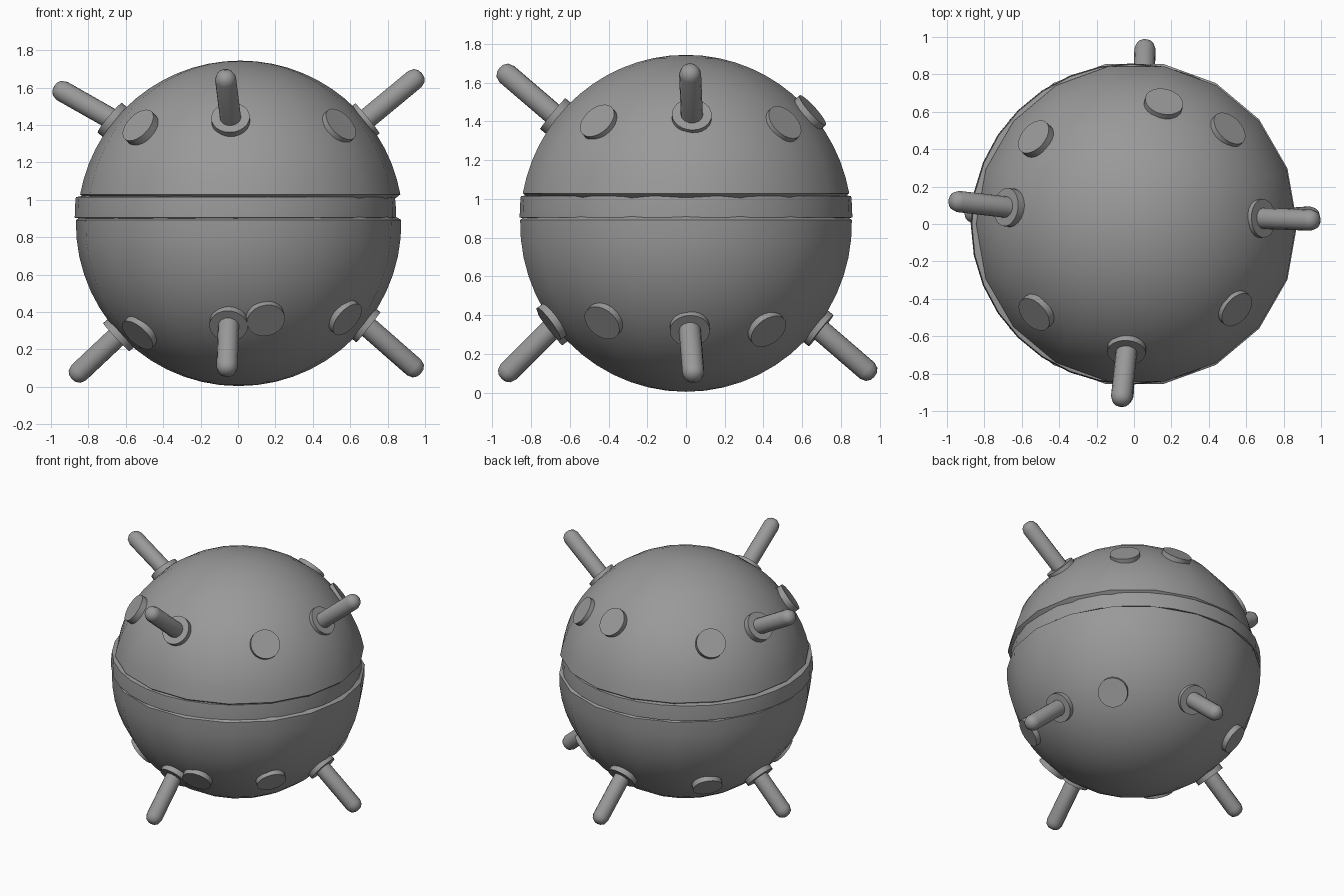
import bpy
import bmesh
import math
from mathutils import Vector

cube = bpy.data.objects.get("Cube")
if cube:
    bpy.data.objects.remove(cube, do_unlink=True)

R = 0.87                              # hull radius
CENTRE = Vector((0, 0, 0.874))

grey = bpy.data.materials.new("dull_grey_metal")
grey.use_nodes = True
COLOUR = (0.32, 0.32, 0.32, 1)
grey.diffuse_color = COLOUR
grey.node_tree.nodes["Principled BSDF"].inputs["Base Color"].default_value = COLOUR


def lathe(name, profile, segments, origin, axis=Vector((0, 0, 1))):
    """Spin a list of (radius, height) points, then aim the result along an axis."""
    bm = bmesh.new()
    verts = [bm.verts.new((r, 0, h)) for r, h in profile]
    edges = [bm.edges.new(pair) for pair in zip(verts, verts[1:])]
    bmesh.ops.spin(bm, geom=verts + edges, cent=(0, 0, 0), axis=(0, 0, 1),
                   angle=math.tau, steps=segments)
    bmesh.ops.remove_doubles(bm, verts=bm.verts, dist=0.0005)
    bmesh.ops.recalc_face_normals(bm, faces=bm.faces)
    mesh = bpy.data.meshes.new(name)
    bm.to_mesh(mesh)
    bm.free()
    mesh.materials.append(grey)
    obj = bpy.data.objects.new(name, mesh)
    bpy.context.collection.objects.link(obj)
    obj.location = CENTRE + Vector(origin)
    if axis.z < 1:
        obj.rotation_euler = axis.to_track_quat('Z', 'Y').to_euler()
    bpy.ops.object.select_all(action='DESELECT')
    obj.select_set(True)
    bpy.context.view_layer.objects.active = obj
    bpy.ops.object.shade_smooth_by_angle(angle=math.radians(35))
    return obj


def cap_profile(lip, inner, sign, rings=14):
    """Arc from the pole to the groove lip, then the sloping groove wall."""
    end = math.acos(lip / R)
    arc = [(R * math.sin(end * i / rings), R * math.cos(end * i / rings))
           for i in range(rings + 1)]
    return [(r, sign * h) for r, h in arc + [(0.80, inner)]]


# Hull: two caps divided by a groove, with a slightly offset band inside
lathe("upper_hull", cap_profile(0.155, 0.11, 1), 18, (0.012, 0, 0))
lathe("lower_hull", cap_profile(-0.018, -0.06, -1), 18, (0.003, 0, 0))
lathe("groove_band", [(0.80, 0.15), (0.853, 0.14), (0.858, 0.087),
                      (0.859, 0.03), (0.80, 0.02)], 32, (-0.014, 0, 0))


# Round plates lie flat on the hull; only their outer part shows
def plate(name, position):
    axis = Vector(position).normalized()
    lathe(name, [(0, -0.08), (0.103, -0.08), (0.103, 0), (0, 0)], 24,
          axis * 0.892, axis)


upper_plates = [(-0.53, 0.46, 0.53), (0.16, 0.65, 0.58), (0.51, 0.51, 0.52),
                (0.54, -0.45, 0.52), (-0.53, -0.48, 0.52)]
lower_plates = [(-0.5, 0.46, -0.55), (0.54, 0.42, -0.55), (0.58, -0.43, -0.51),
                (0.15, -0.71, -0.52), (-0.53, -0.38, -0.59)]
for level, places in (("upper", upper_plates), ("lower", lower_plates)):
    for i, place in enumerate(places, 1):
        plate(f"{level}_plate_{i}", place)

# Spikes: a collar on the hull and a round-tipped rod, from base to tip
spikes = {
    "upper_left": ((0.69, 0.03, 0.56), (0.98, 0.02, 0.80)),
    "upper_right": ((-0.68, 0.09, 0.56), (-0.98, 0.125, 0.73)),
    "upper_front": ((-0.04, -0.68, 0.56), (-0.07, -0.96, 0.80)),
    "lower_left": ((0.69, 0.02, -0.55), (0.975, 0.04, -0.80)),
    "lower_right": ((-0.63, 0.04, -0.59), (-0.885, 0.06, -0.83)),
    "lower_front": ((-0.05, -0.69, -0.54), (-0.06, -0.95, -0.80)),
    "lower_back": ((0.05, 0.68, -0.54), (0.06, 0.97, -0.79)),
}
for name, (base, tip) in spikes.items():
    plate(name + "_collar", base)
    base, tip = Vector(base), Vector(tip)
    length = (tip - base).length
    lathe(name + "_rod", [(0, -0.1), (0.057, -0.1), (0.057, length - 0.045),
                          (0.046, length - 0.015), (0.025, length), (0, length + 0.004)],
          14, base, (tip - base).normalized())
